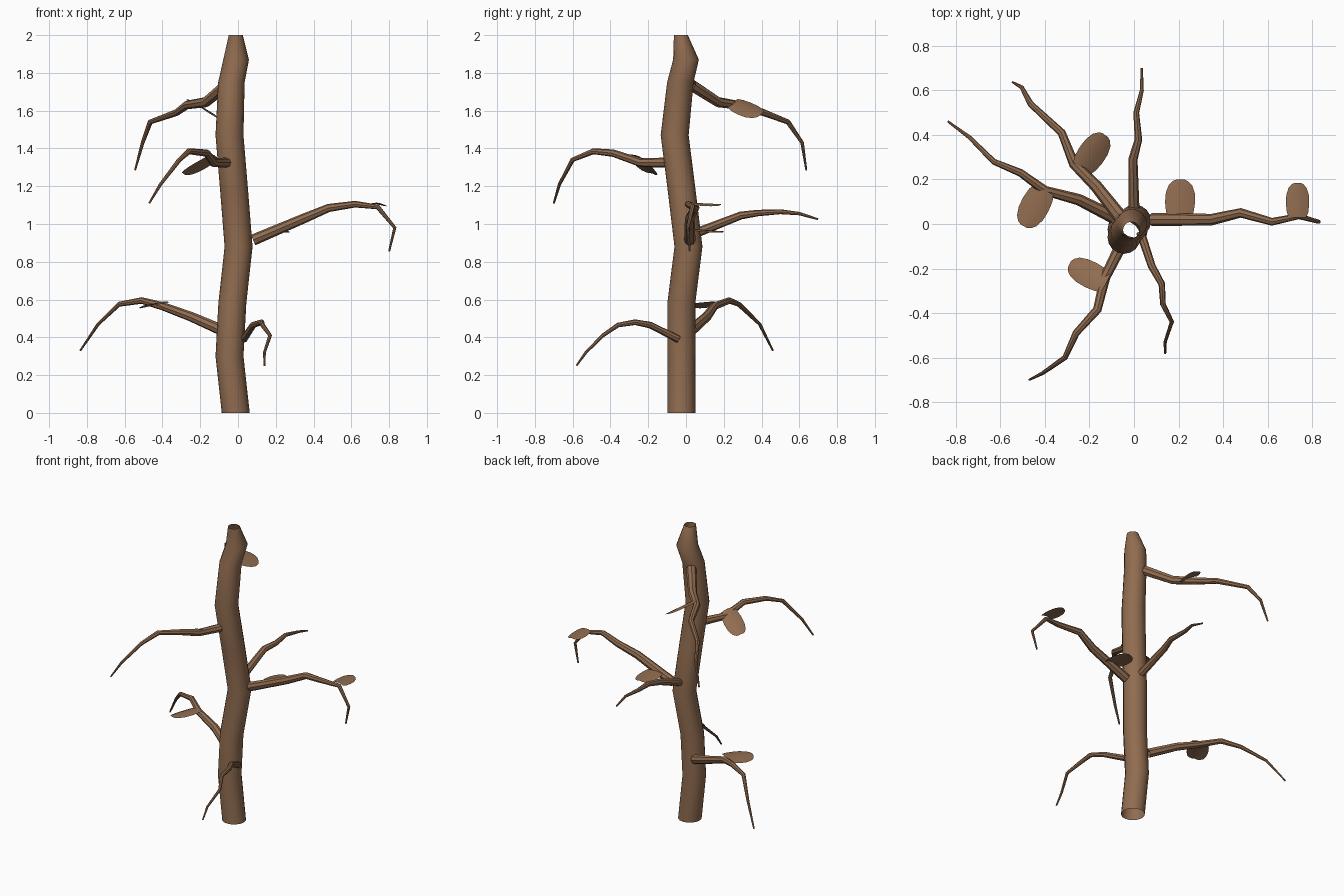
import bpy
import bmesh
import math
from mathutils import Vector

default_cube = bpy.data.objects.get("Cube")
if default_cube:
    bpy.data.objects.remove(default_cube, do_unlink=True)

# One bark colour for everything
bark = bpy.data.materials.new("bark brown")
bark.use_nodes = True
bark.diffuse_color = (0.28, 0.15, 0.08, 1)
shader = next(n for n in bark.node_tree.nodes if n.type == "BSDF_PRINCIPLED")
shader.inputs["Base Color"].default_value = bark.diffuse_color
shader.inputs["Roughness"].default_value = 0.9


def finish(name, bm):
    """Turn a bmesh into a smooth-shaded object with the bark material."""
    mesh = bpy.data.meshes.new(name)
    bm.to_mesh(mesh)
    bm.free()
    mesh.materials.append(bark)
    for polygon in mesh.polygons:
        polygon.use_smooth = True
    mesh.set_sharp_from_angle(angle=math.radians(40))
    obj = bpy.data.objects.new(name, mesh)
    bpy.context.collection.objects.link(obj)
    return obj


def tube(name, points, radii, sides, level_rings=False):
    """Open-ended tube through the points, with one radius per point."""
    points = [Vector(p) for p in points]
    last = len(points) - 1
    bm = bmesh.new()
    rings = []
    reference = Vector((1, 0, 0)) if level_rings else Vector((0, 0, 1))
    for i, (centre, radius) in enumerate(zip(points, radii)):
        if level_rings:
            tangent = Vector((0, 0, 1))
        else:
            before = (centre - points[max(i - 1, 0)]).normalized()
            after = (points[min(i + 1, last)] - centre).normalized()
            tangent = (before + after).normalized()
        # carry the ring direction along the path so it does not twist
        reference = (reference - tangent * reference.dot(tangent)).normalized()
        side = tangent.cross(reference)
        ring = []
        for k in range(sides):
            angle = math.tau * k / sides
            offset = reference * math.cos(angle) + side * math.sin(angle)
            ring.append(bm.verts.new(centre + offset * radius))
        rings.append(ring)
    for lower, upper in zip(rings, rings[1:]):
        for k in range(sides):
            n = (k + 1) % sides
            bm.faces.new((lower[k], lower[n], upper[n], upper[k]))
    return finish(name, bm)


def branch(name, base_radius, points):
    """Branch that tapers steadily from its base to a thin tip."""
    last = len(points) - 1
    radii = [base_radius + (0.005 - base_radius) * i / last for i in range(last + 1)]
    return tube(name, points, radii, 8)


def leaf(name, base, tip, width, height, slope_x=0.0, slope_y=0.0):
    """Thin blunt leaf lying on a sloping plane and arched across its width."""
    base, tip = Vector(base), Vector(tip)
    middle = (base + tip) / 2
    along = tip - base
    across = Vector((along.y, -along.x)).normalized() * width / 2
    outline = ((0, 0.75), (0.15, 0.92), (0.4, 1), (0.65, 0.96), (0.85, 0.78), (0.96, 0.5), (1, 0.25))
    bm = bmesh.new()
    rows = []
    for t, spread in outline:
        row = []
        for s in (-1, -0.5, 0, 0.5, 1):
            flat = base + along * t + across * s * spread
            shift = flat - middle
            arch = 0.006 - 0.012 * s * s * spread
            z = height + slope_x * shift.x + slope_y * shift.y + arch
            row.append(bm.verts.new((flat.x, flat.y, z)))
        rows.append(row)
    for a, b in zip(rows, rows[1:]):
        for k in range(len(a) - 1):
            bm.faces.new((a[k], a[k + 1], b[k + 1], b[k]))
    return finish(name, bm)


# Trunk: a gently bending open tube with a narrowed top
trunk_path = [
    (-0.012, -0.025, 0), (-0.045, -0.025, 0.3), (-0.03, -0.025, 0.58),
    (0.003, 0.013, 0.88), (-0.02, -0.022, 1.17), (-0.045, -0.06, 1.47),
    (-0.035, -0.03, 1.75), (-0.01, 0, 1.87), (-0.012, -0.027, 2),
]
trunk_radii = [0.074] * 6 + [0.07, 0.068, 0.037]
tube("trunk", trunk_path, trunk_radii, 16, level_rings=True)

# Branches, from the lowest to the highest
branch("low_front_branch", 0.02, [
    (0.03, -0.04, 0.39), (0.08, -0.19, 0.465), (0.125, -0.27, 0.48),
    (0.13, -0.36, 0.465), (0.17, -0.44, 0.41), (0.14, -0.53, 0.32),
    (0.14, -0.58, 0.25)])
branch("low_right_branch", 0.03, [
    (-0.09, 0.03, 0.44), (-0.25, 0.11, 0.51), (-0.4, 0.15, 0.565),
    (-0.51, 0.23, 0.595), (-0.63, 0.28, 0.575), (-0.74, 0.39, 0.47),
    (-0.835, 0.46, 0.33)])
branch("left_branch", 0.03, [
    (0.08, 0.02, 0.915), (0.35, 0.02, 1.03), (0.48, 0.05, 1.085),
    (0.62, 0.01, 1.105), (0.74, 0.035, 1.09), (0.83, 0.01, 0.98),
    (0.8, 0.02, 0.855)])
branch("back_branch", 0.025, [
    (0, 0.06, 0.955), (-0.005, 0.29, 1.045), (0.02, 0.38, 1.058),
    (0.01, 0.5, 1.065), (0.035, 0.6, 1.055), (0.035, 0.7, 1.025)])
branch("high_front_branch", 0.027, [
    (-0.06, -0.1, 1.325), (-0.13, -0.24, 1.325), (-0.165, -0.385, 1.375),
    (-0.26, -0.49, 1.385), (-0.31, -0.6, 1.34), (-0.41, -0.67, 1.21),
    (-0.47, -0.7, 1.11)])
branch("high_back_branch", 0.032, [
    (-0.06, 0.03, 1.735), (-0.17, 0.17, 1.645), (-0.27, 0.27, 1.63),
    (-0.325, 0.41, 1.59), (-0.465, 0.54, 1.54), (-0.505, 0.615, 1.43),
    (-0.545, 0.637, 1.285)])

# Leaves, each beside its branch
leaf("left_inner_leaf", (0.205, 0.03), (0.21, 0.2), 0.135, 0.962, slope_y=-0.08)
leaf("left_outer_leaf", (0.735, 0.03), (0.735, 0.185), 0.105, 1.103, -0.05, -0.05)
leaf("low_right_leaf", (-0.405, 0.155), (-0.495, -0.01), 0.13, 0.573, 0.2)
leaf("high_front_leaf", (-0.125, -0.265), (-0.29, -0.18), 0.12, 1.31, 0.35, -0.45)
leaf("high_back_leaf", (-0.235, 0.25), (-0.13, 0.4), 0.125, 1.61, -0.6)
